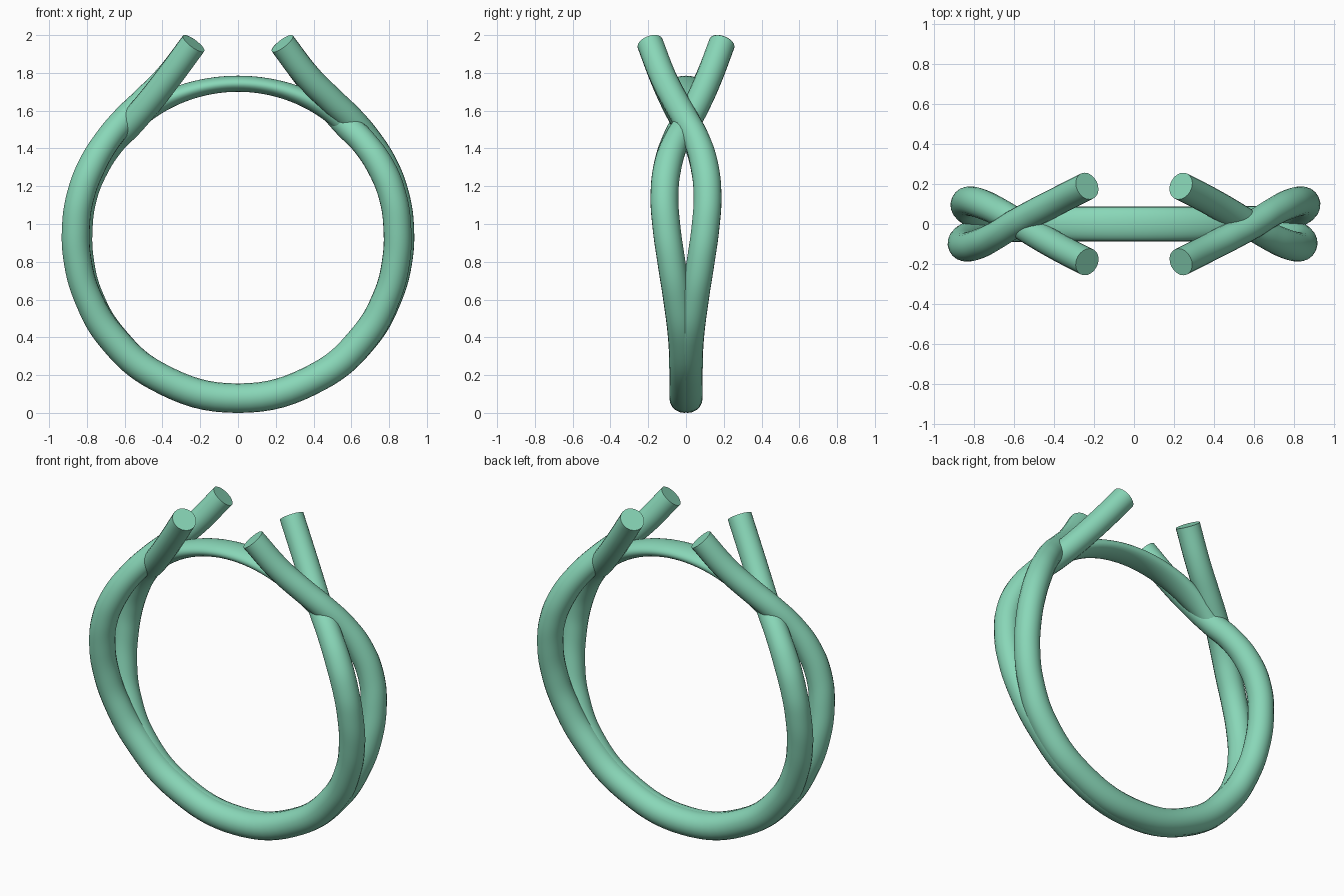
import bpy, bmesh
from math import radians, sin, cos, pi

if "Cube" in bpy.data.objects:
    bpy.data.objects.remove(bpy.data.objects["Cube"])

CZ = 0.93  # height of the ring centre

mat = bpy.data.materials.new("mint")
mat.diffuse_color = (0.25, 0.68, 0.48, 1)
mat.use_nodes = True
mat.node_tree.nodes["Principled BSDF"].inputs["Base Color"].default_value = mat.diffuse_color

# half strand: angle from +x, radius of path, side offset, inward shift on the under-passing side
HALF = [(-60, .852, .010, .000), (-38, .854, .018, .003), (-22, .856, .048, .008),
        (-9, .858, .077, .012), (4, .860, .104, .015), (15, .862, .114, .015),
        (26, .861, .098, .018), (37, .862, .055, .028), (46, .865, .000, .038),
        (56, .878, -.060, .025), (66.5, .927, -.122, .005), (77.1, 1.052, -.190, .000)]


def half_points(side, under):
    pts = []
    for a, r, y, d in HALF:
        r -= d * under
        thick = .078 if a < -30 else .074 if a < 30 else .070
        pts.append((side * r * cos(radians(a)), y, CZ + r * sin(radians(a)), thick))
    return pts


def finish(ob):
    ob.data.materials.clear()
    ob.data.materials.append(mat)
    bpy.ops.object.select_all(action='DESELECT')
    ob.select_set(True)
    bpy.context.view_layer.objects.active = ob
    if ob.type == 'CURVE':
        bpy.ops.object.convert(target='MESH')
    bpy.ops.object.shade_smooth_by_angle(angle=radians(40))


def strand(name, turn):
    # passes under on one side, along the bottom, then over on the other side
    pts = half_points(-1, 1)[::-1] + [(0, .010, CZ - .852, .078)] + half_points(1, 0)
    cu = bpy.data.curves.new(name, 'CURVE')
    cu.dimensions = '3D'
    cu.bevel_depth = 1
    cu.bevel_resolution = 8
    cu.resolution_u = 8
    cu.use_fill_caps = True
    sp = cu.splines.new('BEZIER')
    sp.radius_interpolation = 'CARDINAL'
    sp.bezier_points.add(len(pts) - 1)
    for bp, (x, y, z, t) in zip(sp.bezier_points, pts):
        bp.co = (x * turn, y * turn, z)
        bp.radius = t
        bp.handle_left_type = bp.handle_right_type = 'AUTO'
    ob = bpy.data.objects.new(name, cu)
    bpy.context.collection.objects.link(ob)
    finish(ob)


# two band strands, each the other turned half way round
strand("band_strand_a", 1)
strand("band_strand_b", -1)

# thin bridge closing the ring under the prongs
bm = bmesh.new()
N, M = 40, 28
rings = []
for i in range(N + 1):
    u = 2 * i / N - 1
    a = radians(90 - 43 * u)
    h = .0425 + .016 * u * u          # radial half thickness
    w = .085 - .025 * u ** 4          # half width
    ring = []
    for j in range(M):
        t = 2 * pi * j / M
        r = .77 + h + h * sin(t)
        ring.append(bm.verts.new((r * cos(a), w * cos(t), CZ + r * sin(a))))
    rings.append(ring)
for p, q in zip(rings, rings[1:]):
    for j in range(M):
        k = (j + 1) % M
        bm.faces.new((p[j], p[k], q[k], q[j]))
bm.faces.new(rings[0])
bm.faces.new(rings[-1])
bmesh.ops.recalc_face_normals(bm, faces=bm.faces)
me = bpy.data.meshes.new("top_bridge")
bm.to_mesh(me)
bm.free()
bridge = bpy.data.objects.new("top_bridge", me)
bpy.context.collection.objects.link(bridge)
finish(bridge)
